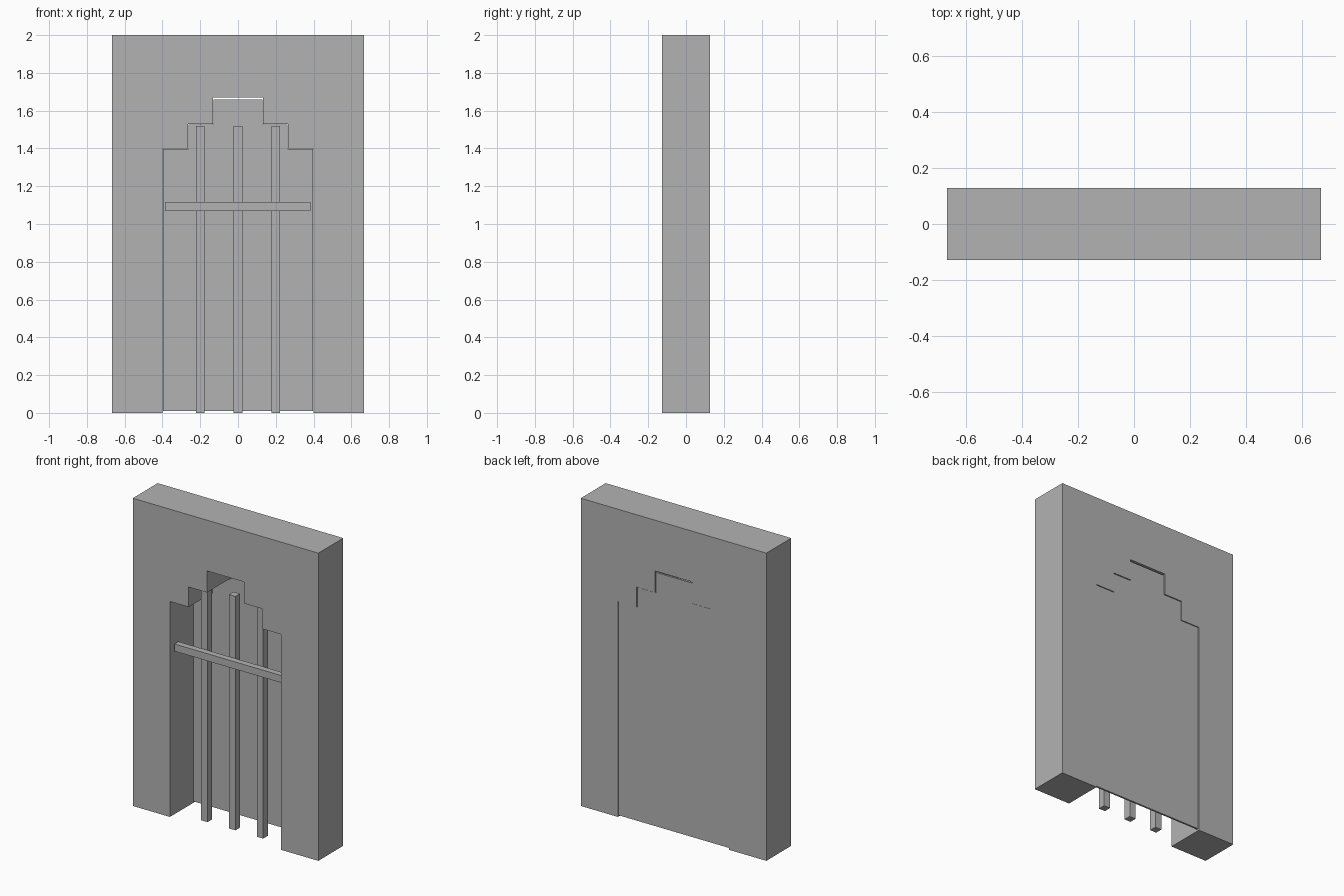
import bpy
import bmesh

if "Cube" in bpy.data.objects:
    bpy.data.objects.remove(bpy.data.objects["Cube"], do_unlink=True)

stone = bpy.data.materials.new("stone_grey")
stone.use_nodes = True
grey = (0.45, 0.45, 0.45, 1)
stone.diffuse_color = grey
stone.node_tree.nodes["Principled BSDF"].inputs["Base Color"].default_value = grey


def extrude_outline(name, outline, front, back):
    """Solid made from an (x, z) outline, running from y = front to y = back."""
    bm = bmesh.new()
    face = bm.faces.new([bm.verts.new((x, front, z)) for x, z in outline])
    moved = bmesh.ops.extrude_face_region(bm, geom=[face])["geom"]
    verts = [v for v in moved if isinstance(v, bmesh.types.BMVert)]
    bmesh.ops.translate(bm, verts=verts, vec=(0, back - front, 0))
    bmesh.ops.recalc_face_normals(bm, faces=bm.faces)
    mesh = bpy.data.meshes.new(name)
    bm.to_mesh(mesh)
    bm.free()
    mesh.materials.append(stone)
    obj = bpy.data.objects.new(name, mesh)
    bpy.context.collection.objects.link(obj)
    return obj


def box(name, x0, x1, y0, y1, z0, z1):
    return extrude_outline(name, [(x0, z0), (x1, z0), (x1, z1), (x0, z1)], y0, y1)


def stepped_arch(widths, heights, bottom):
    """Left to right outline of a doorway narrowing in steps."""
    half = [(widths[0], bottom)]
    for i, (w, h) in enumerate(zip(widths, heights)):
        if i:
            half.append((w, heights[i - 1]))
        half.append((w, h))
    return [(-x, z) for x, z in half] + half[::-1]


HALF_W, HALF_D = 0.667, 0.128
widths, heights = (0.4, 0.265, 0.133), (1.4, 1.53, 1.67)

# Wall with the stepped doorway
arch = stepped_arch(widths, heights, 0)
wall = [(-HALF_W, 0)] + arch + [(HALF_W, 0), (HALF_W, 2), (-HALF_W, 2)]
extrude_outline("wall", wall, -HALF_D, HALF_D)

# Thin panel closing the back of the doorway
panel = stepped_arch([w - 0.003 for w in widths], (1.398, 1.527, 1.66), 0.01)
extrude_outline("back_panel", panel, 0.112, 0.124)

# Upright bars and the rail across them
for label, x in (("right", -0.2), ("middle", 0), ("left", 0.2)):
    box(label + "_bar", x - 0.023, x + 0.023, -0.06, -0.012, 0, 1.52)
box("cross_rail", -0.387, 0.384, -0.1, -0.06, 1.07, 1.117)
